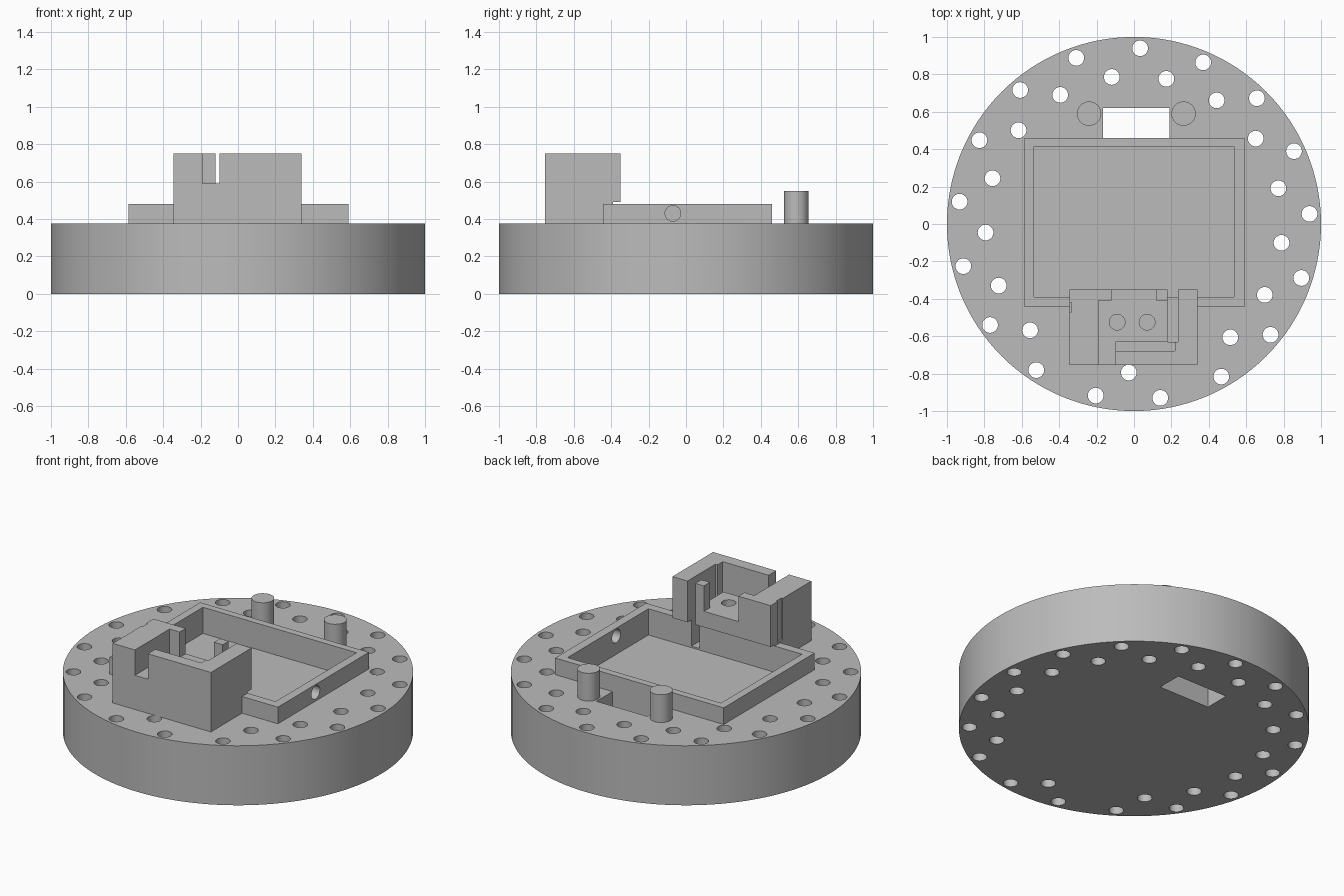
import bpy
import math

cube = bpy.data.objects.get("Cube")
if cube:
    bpy.data.objects.remove(cube, do_unlink=True)

grey = bpy.data.materials.new("matte_grey")
grey.use_nodes = True
grey.diffuse_color = (0.5, 0.5, 0.5, 1)
grey.node_tree.nodes["Principled BSDF"].inputs["Base Color"].default_value = (0.5, 0.5, 0.5, 1)


def box(name, x, y, z):
    """Box from (min, max) ranges on each axis."""
    bpy.ops.mesh.primitive_cube_add(size=1)
    ob = bpy.context.object
    ob.name = name
    for v in ob.data.vertices:
        v.co = [(lo + hi) / 2 + c * (hi - lo) for c, (lo, hi) in zip(v.co, (x, y, z))]
    ob.data.materials.append(grey)
    return ob


def cylinder(name, x, y, r, z, sides=32, rot=(0, 0, 0)):
    bpy.ops.mesh.primitive_cylinder_add(
        vertices=sides, radius=r, depth=z[1] - z[0],
        location=(x, y, (z[0] + z[1]) / 2), rotation=rot)
    ob = bpy.context.object
    ob.name = name
    ob.data.materials.append(grey)
    return ob


def cut(ob, cutters):
    """Subtract each cutter, bake the result and drop the cutters."""
    for c in cutters:
        c.hide_render = True
        m = ob.modifiers.new("cut", 'BOOLEAN')
        m.operation = 'DIFFERENCE'
        m.solver = 'EXACT'
        m.object = c
    bpy.context.view_layer.update()
    deps = bpy.context.evaluated_depsgraph_get()
    mesh = bpy.data.meshes.new_from_object(ob.evaluated_get(deps))
    ob.modifiers.clear()
    ob.data = mesh
    for c in cutters:
        bpy.data.objects.remove(c, do_unlink=True)


def smooth(ob):
    bpy.ops.object.select_all(action='DESELECT')
    ob.select_set(True)
    bpy.context.view_layer.objects.active = ob
    bpy.ops.object.shade_smooth_by_angle(angle=math.radians(30))


TOP = 0.375          # top of the disc
FLOOR = 0.315        # sunken tray floor
RIM = 0.48           # top of the tray wall
BLOCK = 0.75         # top of the holder block
SHELF = 0.59         # floor of the holder pocket
inner_x, inner_y = (-0.535, 0.535), (-0.39, 0.415)
groove_x = (0.18, 0.235)

# Base disc with two rings of holes, a window and the tray recess
disc = cylinder("base_disc", 0, 0, 1, (0, TOP), sides=128)
cutters = []
step = math.tau / 17
for i in range(17):
    a = math.radians(88) + i * step
    cutters.append(cylinder("hole", 0.94 * math.cos(a), 0.94 * math.sin(a), 0.042, (-0.1, 0.5)))
    b = a - step / 2
    x, y = 0.795 * math.cos(b), 0.795 * math.sin(b)
    # no holes beneath the holder block
    if y > -0.77 and y < -0.65 and abs(x) < 0.4:
        continue
    cutters.append(cylinder("hole", x, y, 0.042, (-0.1, 0.5)))
cutters += [
    box("window", (-0.165, 0.19), (0.46, 0.62), (-0.1, 0.5)),
    box("recess", inner_x, inner_y, (FLOOR, 0.5)),
    box("groove", groove_x, (-0.63, -0.38), (FLOOR + 0.01, 0.5)),
]
cut(disc, cutters)
smooth(disc)

# Tray wall, open where the holder block stands, with a cable hole on its left side
tray = box("tray_wall", (-0.585, 0.59), (-0.445, 0.46), (TOP, RIM))
cut(tray, [
    box("inside", inner_x, inner_y, (0.3, 0.6)),
    box("gap", (-0.345, 0.34), (-0.5, -0.3), (0.3, 0.6)),
    cylinder("cable_hole", 0.56, -0.07, 0.042, (0.33, 0.53), rot=(0, math.pi / 2, 0)),
])
smooth(tray)

# Holder block: overhang at the rear, stepped pocket, side groove and screw holes
holder = box("holder_block", (-0.345, 0.34), (-0.755, -0.35), (TOP, BLOCK))
cut(holder, [
    box("overhang", (-0.5, 0.5), (-0.39, -0.3), (0.3, 0.49)),
    box("front_notch", (-0.19, -0.10), (-0.8, -0.41), (SHELF, 0.9)),
    box("pocket", (-0.19, 0.18), (-0.63, -0.41), (SHELF, 0.9)),
    box("rear_opening", (-0.12, 0.12), (-0.45, -0.3), (SHELF, 0.9)),
    box("front_slot", (-0.10, 0.22), (-0.68, -0.63), (0.46, 0.9)),
    box("side_groove", groove_x, (-0.63, -0.3), (0.3, 0.9)),
    box("outer_groove", (-0.4, -0.335), (-0.47, -0.42), (0.49, 0.9)),
    cylinder("screw_hole", -0.09, -0.525, 0.042, (0.42, 0.7)),
    cylinder("screw_hole", 0.07, -0.525, 0.042, (0.42, 0.7)),
])
smooth(holder)

# Two rear posts
for side, x in (("right", -0.24), ("left", 0.265)):
    smooth(cylinder(side + "_post", x, 0.59, 0.065, (TOP, 0.55), sides=48))
